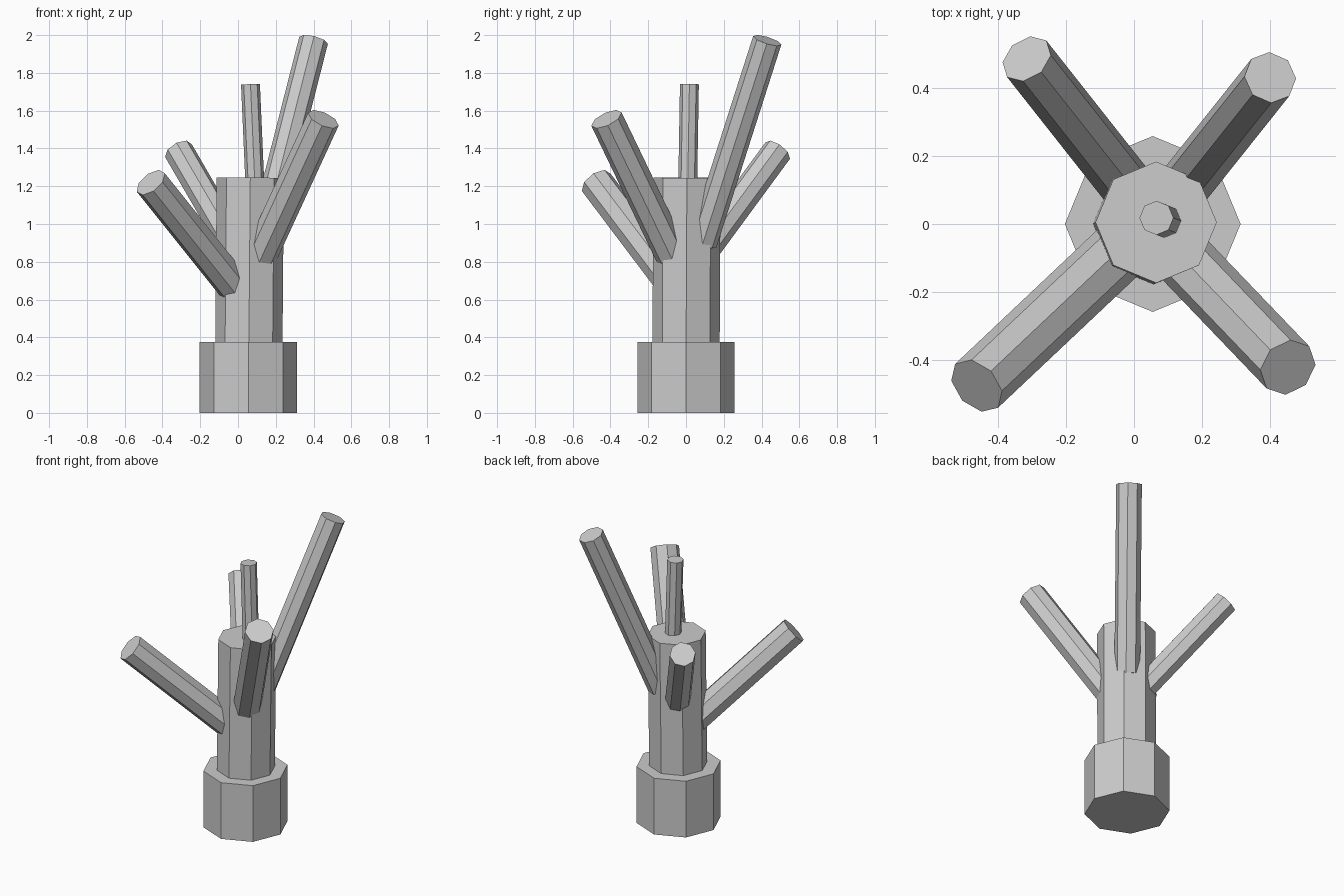
import bpy
from mathutils import Vector

if "Cube" in bpy.data.objects:
    bpy.data.objects.remove(bpy.data.objects["Cube"])


def limb(name, start, end, radius):
    """Eight-sided rod from start to end, flat shaded."""
    a, b = Vector(start), Vector(end)
    axis = b - a
    bpy.ops.mesh.primitive_cylinder_add(vertices=8, radius=radius, depth=axis.length)
    ob = bpy.context.object
    ob.name = name
    ob.location = (a + b) / 2
    ob.rotation_mode = 'QUATERNION'
    ob.rotation_quaternion = Vector((0, 0, 1)).rotation_difference(axis)
    return ob


# Wide foot and main stem
limb("trunk_base", (0.055, 0, 0), (0.055, 0, 0.375), 0.258)
limb("trunk", (0.057, 0, 0.3), (0.065, 0.005, 1.245), 0.178)

# Thin leader on top
limb("top_twig", (0.092, 0.008, 1.15), (0.066, 0.018, 1.74), 0.05)

# Four side branches: tip, sideways run per unit height, start height, radius
branches = {
    "branch_back_right": ((0.40, 0.43, 1.972), (0.255, 0.32), 0.90, 0.078),
    "branch_front_right": ((0.452, -0.421, 1.555), (0.46, -0.48), 0.83, 0.088),
    "branch_back_left": ((-0.315, 0.485, 1.388), (-0.58, 0.735), 0.83, 0.079),
    "branch_front_left": ((-0.462, -0.475, 1.22), (-0.80, -0.755), 0.66, 0.09),
}
for name, (tip, run, z0, r) in branches.items():
    h = tip[2] - z0
    limb(name, (tip[0] - run[0] * h, tip[1] - run[1] * h, z0), tip, r)
